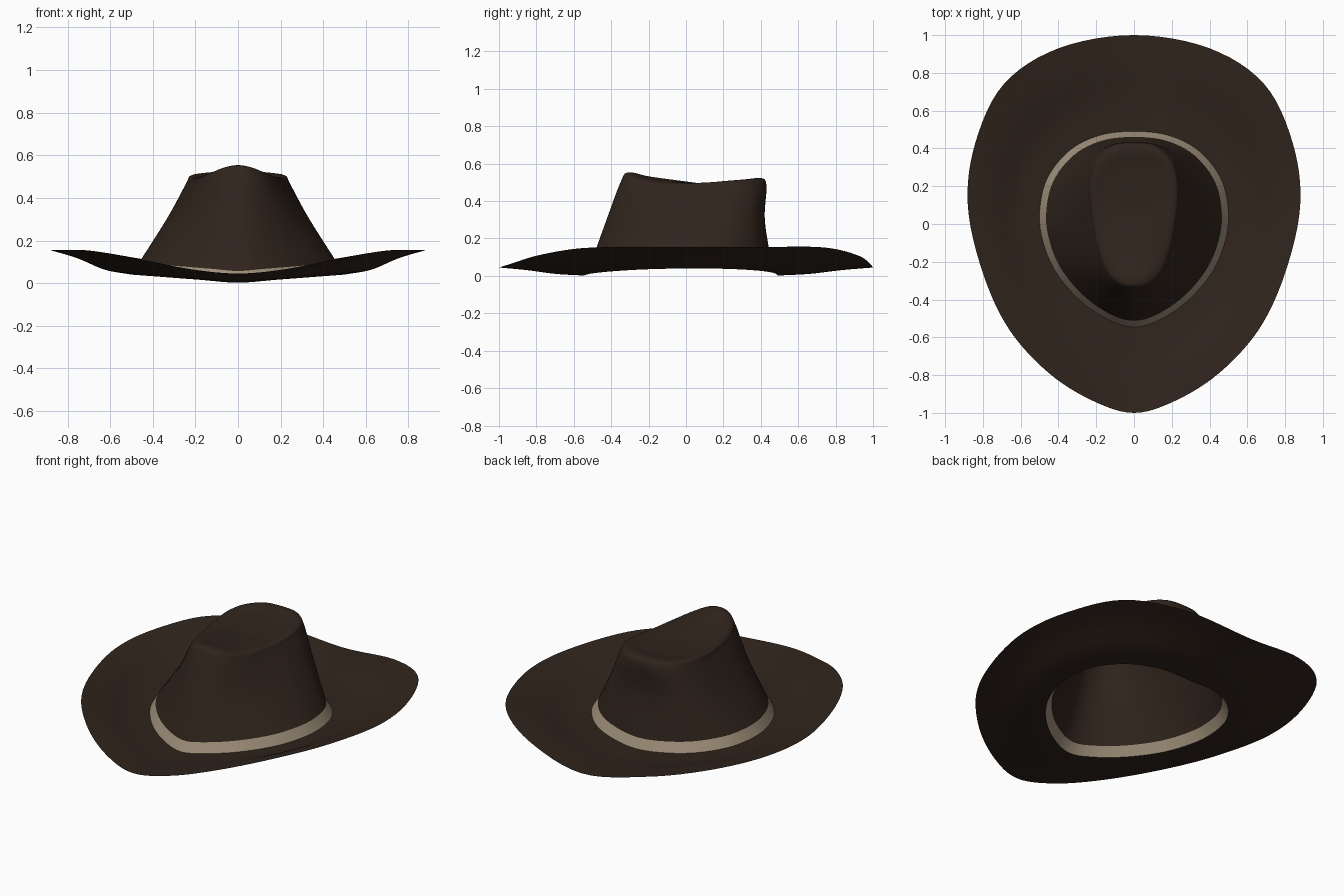
import bpy, bmesh
from mathutils import Vector

if "Cube" in bpy.data.objects:
    bpy.data.objects.remove(bpy.data.objects["Cube"])


def material(name, rgb):
    m = bpy.data.materials.new(name)
    m.diffuse_color = (*rgb, 1)
    m.use_nodes = True
    m.node_tree.nodes["Principled BSDF"].inputs["Base Color"].default_value = m.diffuse_color
    return m


felt = material("felt", (0.03, 0.018, 0.012))
tan = material("tan", (0.34, 0.27, 0.19))


def spline(p, steps):
    """Catmull-Rom through p, whose first and last entries are only guides."""
    out = []
    for i in range(1, len(p) - 2):
        a, b, c, d = p[i - 1:i + 3]
        for s in range(steps):
            t = s / steps
            out.append(0.5 * (2 * b + (c - a) * t + (2 * a - 5 * b + 4 * c - d) * t * t
                              + (3 * b - a - 3 * c + d) * t ** 3))
    return out + [p[-2].copy()]


def flip(v):
    return Vector((-v.x, v.y, v.z))


def loft(name, rings, mat, steps):
    """Loft half rings (front to back) and mirror them across x."""
    rows = [spline([flip(r[1])] + r + [flip(r[-2])], 6) for r in rings]
    cols = []
    for col in zip(*rows):
        col = list(col)
        cols.append(spline([2 * col[0] - col[1]] + col + [2 * col[-1] - col[-2]], steps))
    bm = bmesh.new()
    grid = [[bm.verts.new(v) for v in c] for c in cols]
    for a, b in zip(grid, grid[1:]):
        for i in range(len(a) - 1):
            bm.faces.new((a[i], b[i], b[i + 1], a[i + 1]))
    bmesh.ops.remove_doubles(bm, verts=bm.verts, dist=1e-5)
    bm.normal_update()
    if sum(f.normal.z for f in bm.faces) < 0:
        bmesh.ops.reverse_faces(bm, faces=bm.faces)
    for f in bm.faces:
        f.smooth = True
    me = bpy.data.meshes.new(name)
    bm.to_mesh(me)
    bm.free()
    me.materials.append(mat)
    ob = bpy.data.objects.new(name, me)
    bpy.context.collection.objects.link(ob)
    mod = ob.modifiers.new("mirror", 'MIRROR')
    mod.merge_threshold = 0.0005


def ring(xy, zs):
    return [Vector((x, y, z)) for (x, y), z in zip(xy, zs)]


def shrink(r, k, zs, cy=0.06):
    return [Vector((v.x * k, cy + (v.y - cy) * k, z)) for v, z in zip(r, zs)]


# half outlines, front centre to back centre
edge = ring([(0, -1), (.22, -.935), (.45, -.79), (.66, -.56), (.8, -.26), (.88, .1),
             (.84, .43), (.69, .74), (.4, .93), (0, 1)],
            [.045, .065, .11, .148, .155, .155, .155, .152, .105, .045])
base_xy = [(0, -.545), (.13, -.51), (.28, -.41), (.41, -.26), (.48, -.1), (.5, .06),
           (.46, .24), (.34, .39), (.18, .47), (0, .49)]
base = ring(base_xy, [.002 + .038 * x / .5 for x, y in base_xy])

# brim: curls up towards the sides
brim = [base]
for t, w in ((.33, .2), (.67, .67)):
    row = []
    for a, b in zip(base, edge):
        v = a.lerp(b, t)
        v.z = a.z + (b.z - a.z) * w
        row.append(v)
    brim.append(row)
loft("brim", brim + [edge], felt, 6)

# hat band at the foot of the crown
band_top = [Vector((v.x * .93, v.y * .94, v.z + .055)) for v in base]
loft("hat_band", [base, band_top], tan, 3)

# crown: pinched front, dished top
waist = ring([(0, -.425), (.1, -.395), (.2, -.305), (.27, -.19), (.315, -.05), (.335, .08),
              (.32, .24), (.25, .36), (.13, .415), (0, .42)], [.3] * 10)
shoulder = ring([(0, -.35), (.07, -.34), (.14, -.28), (.195, -.16), (.228, 0), (.243, .12),
                 (.24, .24), (.2, .35), (.11, .42), (0, .43)],
                [.5, .49, .475, .46, .455, .46, .47, .475, .48, .485])
rim = shrink(shoulder, .9, [.553, .543, .518, .498, .493, .497, .507, .515, .522, .524])
dish = shrink(shoulder, .6, [.53, .525, .515, .505, .497, .496, .498, .502, .505, .506])
centre = shrink(shoulder, 0, [.497] * 10)
loft("crown", [band_top, waist, shoulder, rim, dish, centre], felt, 6)
